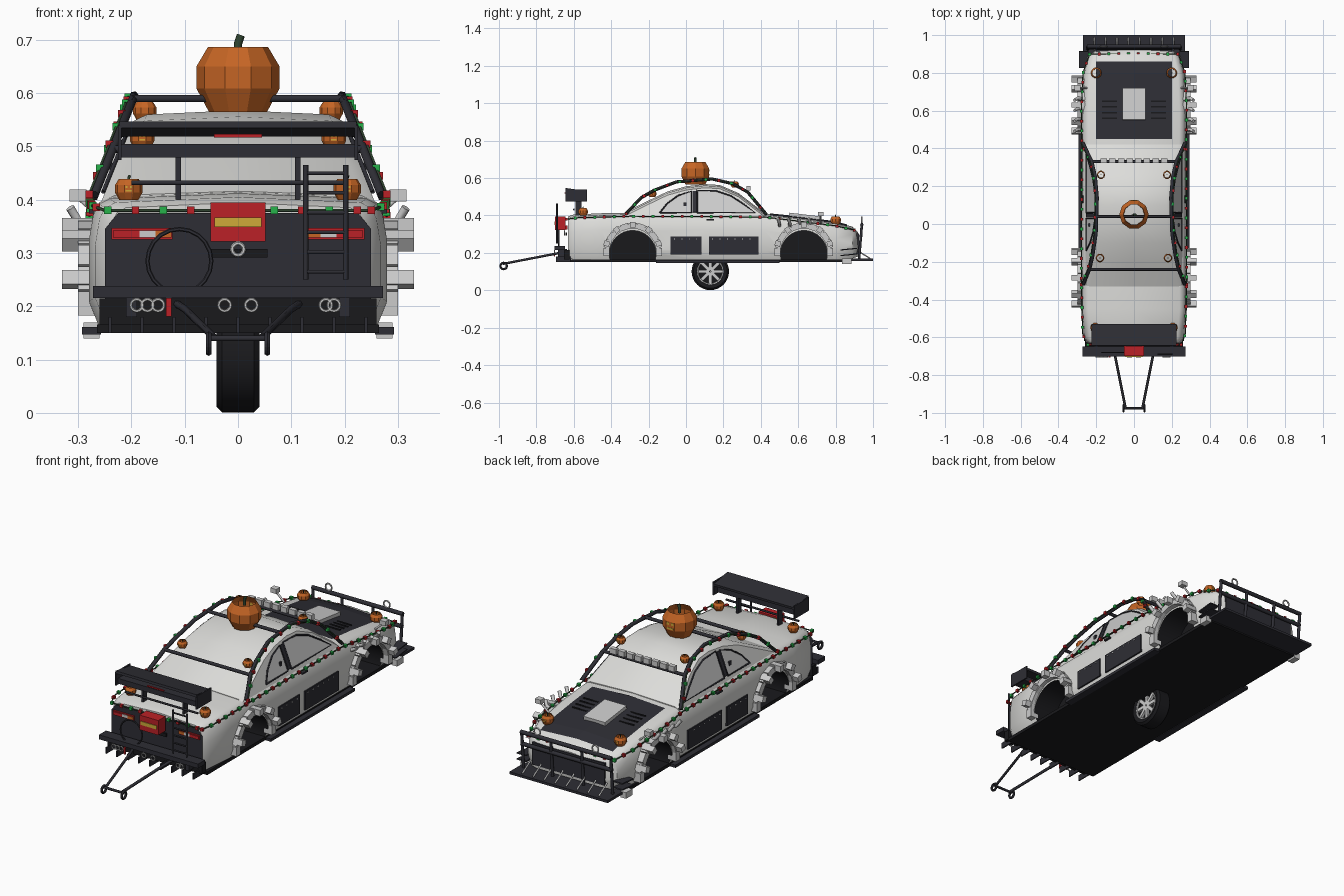
import bpy, bmesh, math
from mathutils import Vector, Matrix

if "Cube" in bpy.data.objects:
    bpy.data.objects.remove(bpy.data.objects["Cube"])


def colour(name, r, g, b):
    m = bpy.data.materials.new(name)
    m.use_nodes = True
    m.diffuse_color = (r, g, b, 1)
    m.node_tree.nodes["Principled BSDF"].inputs["Base Color"].default_value = (r, g, b, 1)
    return m


white = colour("off white paint", .72, .72, .70)
grey = colour("light grey metal", .6, .6, .6)
dark = colour("dark grey", .027, .027, .035)
black = colour("black", .01, .01, .012)
orange = colour("pumpkin orange", .56, .13, .018)
red = colour("red", .5, .015, .02)
green = colour("green", .02, .45, .07)
yellow = colour("yellow", .62, .4, .04)
stem_green = colour("stem green", .03, .06, .03)


def finish(name, bm, mats, smooth=False):
    bmesh.ops.recalc_face_normals(bm, faces=bm.faces)
    me = bpy.data.meshes.new(name)
    bm.to_mesh(me)
    bm.free()
    ob = bpy.data.objects.new(name, me)
    bpy.context.collection.objects.link(ob)
    for m in mats if isinstance(mats, list) else [mats]:
        me.materials.append(m)
    if smooth:
        pick(ob)
        bpy.ops.object.shade_smooth_by_angle(angle=math.radians(40))
    return ob


def pick(ob):
    bpy.ops.object.select_all(action='DESELECT')
    ob.select_set(True)
    bpy.context.view_layer.objects.active = ob


def box(name, c, size, mat, rot=(0, 0, 0), both=False):
    for s in (1, -1) if both else (1,):
        bm = bmesh.new()
        bmesh.ops.create_cube(bm, size=1, matrix=Matrix.Diagonal((*size, 1)))
        ob = finish(name, bm, mat)
        ob.location = (s * c[0], c[1], c[2])
        ob.rotation_euler = (rot[0], s * rot[1], s * rot[2])


def pipe(name, pts, r, mat, both=False):
    for s in (1, -1) if both else (1,):
        cu = bpy.data.curves.new(name, 'CURVE')
        cu.dimensions, cu.bevel_depth, cu.bevel_resolution = '3D', r, 1
        cu.use_fill_caps = True
        sp = cu.splines.new('POLY')
        sp.points.add(len(pts) - 1)
        for p, (x, y, z) in zip(sp.points, pts):
            p.co = (s * x, y, z, 1)
        cu.materials.append(mat)
        ob = bpy.data.objects.new(name, cu)
        bpy.context.collection.objects.link(ob)
        pick(ob)
        bpy.ops.object.convert(target='MESH')


def ring(name, c, r, thick, mat, axis='Y'):
    rot = (math.pi / 2, 0, 0) if axis == 'Y' else (0, math.pi / 2, 0)
    bpy.ops.mesh.primitive_torus_add(location=c, rotation=rot, major_radius=r, minor_radius=thick,
                                     major_segments=20, minor_segments=6)
    bpy.context.object.name = name
    bpy.context.object.data.materials.append(mat)


def loft(bm, sections, closed=True):
    rows = [[bm.verts.new(p) for p in s] for s in sections]
    n = len(rows[0])
    for a, b in zip(rows, rows[1:]):
        for i in range(n if closed else n - 1):
            j = (i + 1) % n
            bm.faces.new((a[i], a[j], b[j], b[i]))
    return rows


def halves(half, y):
    """Mirror a half section, listed from outside to the centre line."""
    return [(x, y, z) for x, z in half] + [(-x, y, z) for x, z in reversed(half) if x > 0]


# Lower body: y, half width, bottom, top
stations = [(-.63, .245, .17, .385), (-.6, .268, .165, .395), (-.45, .28, .16, .402), (-.3, .28, .16, .405),
            (.1, .278, .16, .403), (.42, .278, .16, .40), (.6, .28, .16, .382), (.8, .27, .16, .355),
            (.89, .245, .17, .33), (.92, .2, .18, .3)]


def body_top(y):
    for a, b in zip(stations, stations[1:]):
        if a[0] <= y <= b[0]:
            return a[3] + (b[3] - a[3]) * (y - a[0]) / (b[0] - a[0])


bm = bmesh.new()
rows = loft(bm, [halves([(w - .02, b), (w, b + .05), (w, t - .08), (w * .97, t - .03), (w * .93, t - .01),
                         (w * .86, t), (0, t + .01)], y) for y, w, b, t in stations])
for r in (rows[0], rows[-1]):
    bm.faces.new(r)
body = finish("car_body", bm, [white, black])

# Wheel arches cut out of the body
ARCHES = (-.285, .63)
for y in ARCHES:
    for s in (1, -1):
        bm = bmesh.new()
        bmesh.ops.create_cone(bm, cap_ends=True, segments=32, radius1=.125, radius2=.125, depth=.2,
                              matrix=Matrix.Translation((s * .25, y, .195)) @ Matrix.Rotation(math.pi / 2, 4, 'Y'))
        for f in bm.faces:
            f.material_index = 1
        cutter = finish("arch_cutter", bm, [white, black])
        cutter.hide_render = True
        mod = body.modifiers.new("arch", 'BOOLEAN')
        mod.operation, mod.object = 'DIFFERENCE', cutter
        pick(body)
        bpy.ops.object.modifier_apply(modifier=mod.name)
        bpy.data.objects.remove(cutter)
pick(body)
bpy.ops.object.shade_smooth_by_angle(angle=math.radians(40))


# Cabin, leaning inwards towards the roof
def side(z):
    return .255 - .4 * (z - .4)


bm = bmesh.new()
cabin = [(-.33, .408), (-.2, .472), (-.1, .52), (0, .548), (.1, .56), (.18, .555), (.28, .512), (.42, .405)]
rows = loft(bm, [halves([(.26, .385), (side(t - .012), t - .012), (side(t) - .02, t), (0, t + .008)], y)
                 for y, t in cabin])
for r in (rows[0], rows[-1]):
    bm.faces.new(r)
finish("cabin", bm, white, True)

# Side windows with dark trim
panes = [[(-.14, .415), (-.1, .465), (-.04, .508), (.03, .53), (.03, .415)],
         [(.06, .415), (.06, .535), (.16, .532), (.24, .505), (.31, .46), (.37, .415)]]
for pane in panes:
    pts = [(side(z) + .004, y, z) for y, z in pane]
    for s in (1, -1):
        bm = bmesh.new()
        bm.faces.new([bm.verts.new((s * x, y, z)) for x, y, z in pts])
        finish("side_window", bm, grey)
    pipe("window_trim", pts + pts[:1], .004, dark, True)
box("door_pillar", (side(.475) + .002, .045, .473), (.008, .02, .12), dark, (0, -.38, 0), True)
box("window_latch", (side(.46) + .006, -.005, .46), (.008, .015, .02), dark, both=True)
box("door_handle", (.274, .13, .378), (.012, .04, .008), dark, both=True)

# Bonnet panel and scoop
bm = bmesh.new()
loft(bm, [[(x, y, body_top(y) + h) for x, h in ((-.2, .003), (0, .014), (.2, .003))]
          for y in (.45, .6, .8, .86)], False)
finish("bonnet_panel", bm, dark)
box("bonnet_scoop", (0, .635, .39), (.12, .17, .03), grey, (-.12, 0, 0))
for i in range(4):
    box("bonnet_vent", (.13, .56 + i * .03, body_top(.56 + i * .03) + .009), (.08, .008, .004), black, both=True)

# Floor, skirts and side panels
box("floor", (0, .13, .158), (.53, 1.5, .016), black)
box("side_skirt", (.275, .17, .154), (.035, .66, .014), dark, both=True)
for y, length in ((.0, .165), (.255, .265)):
    box("side_panel", (.28, y, .24), (.008, length, .095), dark, both=True)
    for k in range(int(length / .04)):
        box("panel_rivet", (.285, y - length / 2 + .02 + k * .04, .275), (.004, .005, .005), grey, both=True)

# Segmented wheel arch flares
for y in ARCHES:
    for i in range(11):
        a = math.pi * i / 10
        for r, w, t, d in ((.14, .045, .032, .045), (.146, .028, .03, .075)):
            if w > .04 or i % 2 == 1:
                box("flare_block", (.265 + d / 2 - .01, y + r * math.cos(a), .205 + r * math.sin(a)),
                    (d, w, t), grey, (a - math.pi / 2, 0, 0), True)

# Bonnet side stacks and mirrors
for i in range(4):
    y = .5 + i * .055
    pipe("exhaust_stack", [(.27, y, .345), (.3, y, .36), (.315, y - .01, .385)], .009, grey, True)
box("mirror", (.3, .72, .408), (.032, .03, .022), grey, both=True)
pipe("mirror_stalk", [(.25, .72, .36), (.295, .72, .4)], .005, grey, True)

# Outer roll cage
rail = [(side(z) + .018, y, z) for y, z in ((-.32, .41), (-.24, .495), (-.17, .535), (-.05, .58), (.14, .595),
                                           (.25, .57), (.33, .525), (.43, .405))]
pipe("cage_rail", rail, .009, dark, True)
for i, z in ((1, .495), (6, .525)):
    x, y, z = rail[i]
    pipe("cage_crossbar", [(-x, y, z), (x, y, z)], .008, dark)
pipe("roof_crossbar", [(-.2, .04, .59), (.2, .04, .59)], .008, dark)
for i in range(8):
    box("roof_lamp", (-.16 + i * .32 / 7, .335, .546), (.034, .022, .026), grey)


# Festive light strings
def light_string(name, pts, step):
    pipe(name + "_wire", pts, .003, stem_green)
    bulbs, left, k = [bmesh.new(), bmesh.new()], 0, 0
    for a, b in zip(map(Vector, pts), map(Vector, pts[1:])):
        length = (b - a).length
        while left < length:
            p = a.lerp(b, left / length)
            bmesh.ops.create_cube(bulbs[k % 2], size=.014, matrix=Matrix.Translation(p))
            left, k = left + step, k + 1
        left -= length
    finish(name + "_red_bulbs", bulbs[0], red)
    finish(name + "_green_bulbs", bulbs[1], green)


belt = [(.25, -.64, .38), (.272, -.58, .388), (.279, -.3, .396), (.277, .1, .395), (.276, .42, .392),
        (.279, .6, .37), (.27, .8, .345), (.235, .9, .322)]
loop = belt + [(-x, y, z) for x, y, z in reversed(belt)]
light_string("belt_lights", loop + loop[:1], .052)
for s in (1, -1):
    light_string("cage_lights", [(s * (x + .01), y, z) for x, y, z in rail], .07)


# Hollow ten sided pumpkins with carved faces
def pumpkin(name, x, y, z, r, h, way):
    bm = bmesh.new()
    loft(bm, [[(x + r * k * math.cos(i * math.pi / 5), y + r * k * math.sin(i * math.pi / 5), z + h * t)
               for i in range(10)] for k, t in ((.7, 0), (1, .36), (1, .7), (.72, 1))])
    finish(name, bm, orange)
    pipe(name + "_stem", [(x, y, z + h * .85), (x, y, z + h * 1.05), (x + r * .07, y, z + h * 1.18)], r * .1, stem_green)
    fy = y + way * r * .953
    for dx in (-.16, .16):
        box(name + "_eye", (x + dx * r, fy, z + h * .62), (r * .16, .003, h * .1), yellow)
    box(name + "_mouth", (x, fy, z + h * .43), (r * .45, .003, h * .07), yellow)


pumpkin("roof_pumpkin", 0, .05, .565, .078, .122, 1)
for x, y, z, r, way in ((.2, .8, .352, .029, 1), (.175, .26, .55, .022, 1), (.18, -.18, .498, .023, -1),
                        (.205, -.55, .4, .026, -1)):
    for s in (1, -1):
        pumpkin("small_pumpkin", s * x, y, z, r, r * 1.5, way)

# Rear wing
box("wing_upper_blade", (0, -.588, .533), (.445, .115, .012), dark, (-.14, 0, 0))
box("wing_lower_blade", (0, -.595, .492), (.445, .07, .026), dark)
box("wing_end_plate", (.222, -.588, .507), (.007, .115, .065), dark, both=True)
box("wing_strut", (.112, -.575, .445), (.01, .03, .09), dark, both=True)
box("wing_brake_light", (0, -.646, .52), (.09, .006, .006), red)
pipe("deck_bar", [(-.2, -.6, .432), (.2, -.6, .432)], .005, dark)

# Rear panel, lamps, box and bumper
bm = bmesh.new()
bm.faces.new([bm.verts.new((x, -.636, z)) for x, z in
              ((-.25, .21), (.25, .21), (.25, .345), (.225, .375), (-.225, .375), (-.25, .345))])
finish("rear_panel", bm, dark)
for x, w, m in ((.21, .05, red), (.17, .03, grey), (.14, .03, orange)):
    box("rear_lamp", (x, -.64, .336), (w, .012, .013), m, both=True)
box("rear_lamp_base", (.18, -.638, .336), (.115, .01, .022), red, both=True)
box("rear_lower_panel", (0, -.637, .19), (.52, .03, .05), black)
box("rear_bumper", (0, -.675, .227), (.545, .055, .022), dark)
box("bumper_bracket", (.2, -.66, .2), (.02, .05, .04), dark, both=True)
box("cargo_box", (0, -.672, .358), (.104, .056, .073), red)
box("cargo_label", (0, -.7015, .358), (.088, .004, .018), yellow)
box("plate_holder", (0, -.64, .3), (.11, .01, .016), black)
ring("rear_badge_ring", (0, -.65, .307), .011, .004, grey)
ring("rear_hoop", (-.11, -.68, .285), .06, .004, dark)
for x in (-.19, -.17, -.15, -.025, .025, .165, .18):
    ring("tail_pipe", (x, -.704, .202), .011, .003, grey)
box("tow_marker", (-.13, -.704, .198), (.01, .006, .035), red)
for i in range(9):
    box("diffuser_fin", (-.24 + i * .06, -.655, .165), (.006, .08, .03), dark)
pipe("ladder_rail", [(.127, -.69, .25), (.127, -.69, .465)], .005, dark)
pipe("ladder_rail", [(.202, -.69, .25), (.202, -.69, .465)], .005, dark)
for i in range(6):
    pipe("ladder_rung", [(.127, -.69, .265 + i * .037), (.202, -.69, .265 + i * .037)], .004, dark)

# Tow frame
pipe("tow_arm", [(.12, -.63, .208), (.1, -.7, .195), (.045, -.975, .142)], .007, dark, True)
pipe("tow_crossbar", [(-.055, -.975, .14), (.055, -.975, .14)], .006, dark)
for s in (1, -1):
    ring("tow_ring", (s * .055, -.975, .13), .017, .006, dark, 'X')

# Front splitter, grille and bull bar
box("splitter", (0, .925, .163), (.54, .15, .012), dark)
box("grille", (0, .918, .25), (.4, .012, .11), dark)
for i in range(8):
    x = -.21 + i * .06
    pipe("splitter_strut", [(x, .92, .21), (x, .985, .17)], .004, grey)
for z in (.19, .22):
    box("canard", (.265, .87, z), (.05, .09, .006), dark, (.1, 0, 0), True)
box("splitter_end", (.275, .86, .155), (.03, .05, .03), grey, both=True)
for z, y in ((.35, .94), (.29, .935)):
    pipe("bull_bar", [(-.25, y, z), (.25, y, z)], .01, dark)
for x in (.245, .085):
    pipe("bull_bar_post", [(x, .925, .165), (x, .94, .35)], .008, dark, True)
for s in (1, -1):
    ring("bull_bar_ring", (s * .16, .94, .375), .017, .004, grey)

# Central wheel below the floor
bm = bmesh.new()
loft(bm, [[(x, .13 + r * math.cos(i * math.pi / 16), .101 + r * math.sin(i * math.pi / 16)) for i in range(32)]
          for x, r in ((-.034, .07), (-.04, .09), (-.03, .1), (.03, .1), (.04, .09), (.034, .07), (.02, .068),
                       (.02, .002), (-.02, .002), (-.02, .068), (-.034, .07))])
finish("tyre", bm, black, True)
for s in (1, -1):
    ring("wheel_rim", (s * .032, .13, .101), .068, .005, grey, 'X')
    for i in range(8):
        a = i * math.pi / 4
        box("wheel_spoke", (s * .028, .13 + .036 * math.cos(a), .101 + .036 * math.sin(a)), (.012, .064, .017),
            grey, (a, 0, 0))
